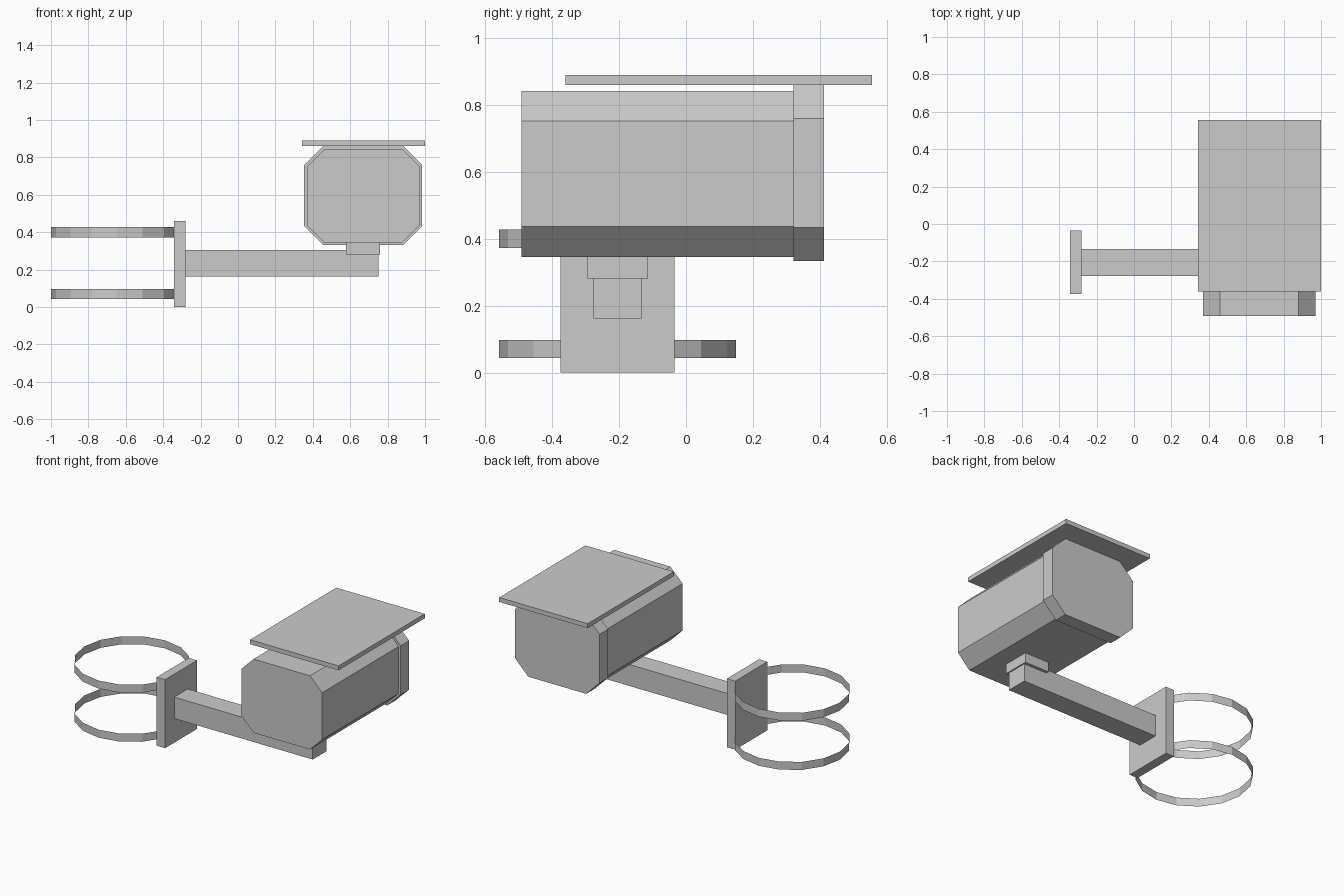
import bpy
import bmesh
from math import cos, sin, tau

cube = bpy.data.objects.get("Cube")
if cube:
    bpy.data.objects.remove(cube, do_unlink=True)

grey = bpy.data.materials.new("plain_grey")
grey.use_nodes = True
GREY = (0.6, 0.6, 0.6, 1)
grey.diffuse_color = GREY
grey.node_tree.nodes["Principled BSDF"].inputs["Base Color"].default_value = GREY


def finish(name, bm):
    mesh = bpy.data.meshes.new(name)
    bm.to_mesh(mesh)
    bm.free()
    mesh.materials.append(grey)
    obj = bpy.data.objects.new(name, mesh)
    bpy.context.collection.objects.link(obj)


def prism(name, x, y, z, chamfer=0):
    """Block between x, y and z ranges, with the edges along y optionally cut."""
    (x0, x1), (z0, z1), c = x, z, chamfer
    if c:
        outline = [(x0 + c, z0), (x1 - c, z0), (x1, z0 + c), (x1, z1 - c),
                   (x1 - c, z1), (x0 + c, z1), (x0, z1 - c), (x0, z0 + c)]
    else:
        outline = [(x0, z0), (x1, z0), (x1, z1), (x0, z1)]
    bm = bmesh.new()
    face = bm.faces.new([bm.verts.new((px, y[0], pz)) for px, pz in outline])
    extruded = bmesh.ops.extrude_face_region(bm, geom=[face], use_keep_orig=True)
    for v in extruded["geom"]:
        if isinstance(v, bmesh.types.BMVert):
            v.co.y = y[1]
    bmesh.ops.recalc_face_normals(bm, faces=bm.faces)
    finish(name, bm)


def band(name, x, y, radius, z, sides=16):
    """Thin open hoop without thickness."""
    bm = bmesh.new()
    rows = [[bm.verts.new((x + radius * cos(tau * i / sides),
                           y + radius * sin(tau * i / sides), h))
             for i in range(sides)] for h in z]
    low, high = rows
    for i in range(sides):
        j = (i + 1) % sides
        bm.faces.new((low[i], low[j], high[j], high[i]))
    finish(name, bm)


# Pole clamp
band("lower_clamp_band", -0.646, -0.205, 0.354, (0.043, 0.097))
band("upper_clamp_band", -0.646, -0.205, 0.354, (0.373, 0.427))
prism("mounting_plate", (-0.342, -0.28), (-0.375, -0.035), (0, 0.461))

# Arm and swivel block
prism("arm", (-0.28, 0.75), (-0.277, -0.133), (0.162, 0.306))
prism("swivel_block", (0.578, 0.758), (-0.295, -0.113), (0.281, 0.348))

# Housing, end cap and sun shield
prism("housing", (0.37, 0.97), (-0.492, 0.322), (0.346, 0.842), 0.09)
prism("end_cap", (0.354, 0.985), (0.322, 0.412), (0.333, 0.86), 0.1)
prism("sun_shield", (0.342, 1.0), (-0.36, 0.556), (0.86, 0.89))
